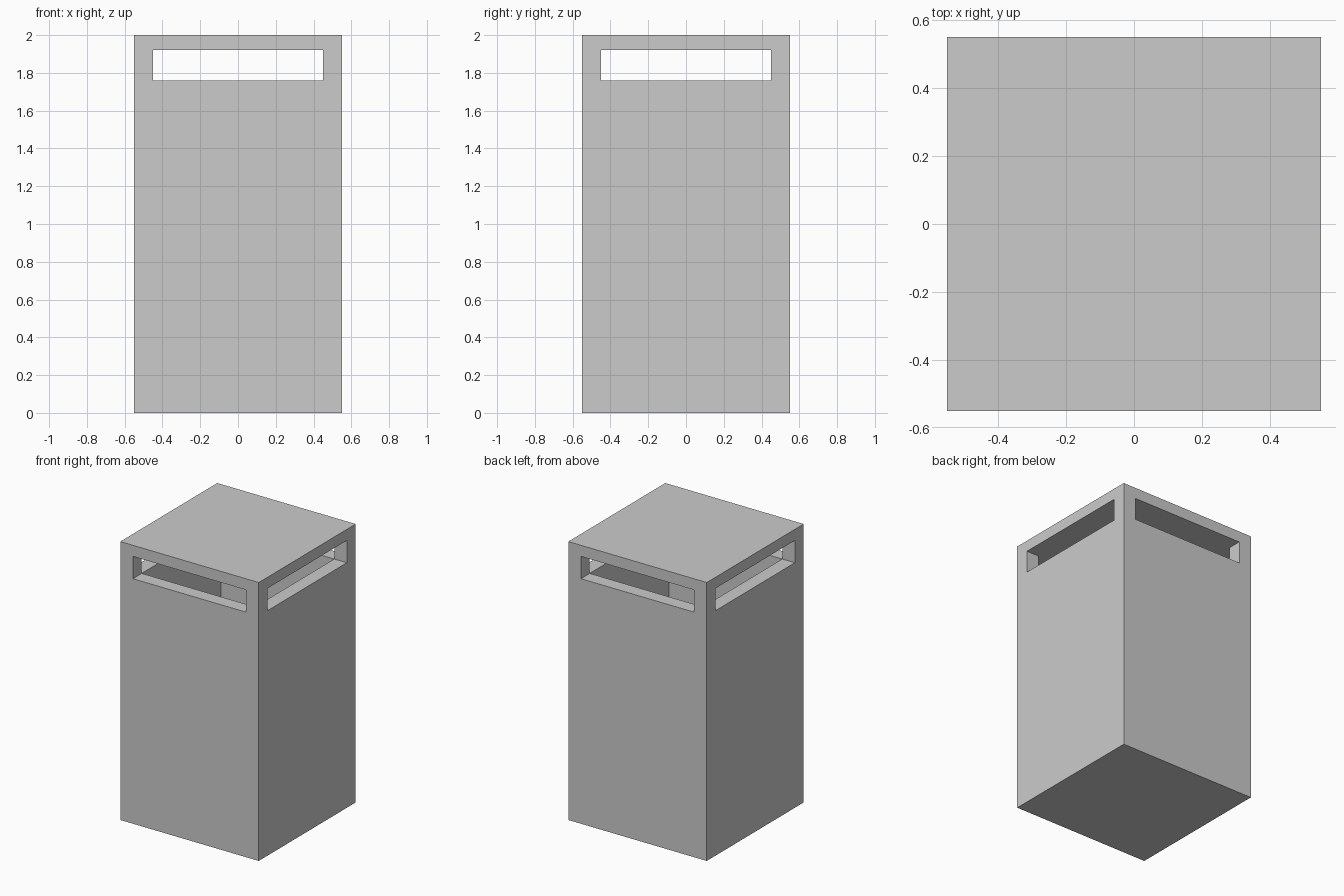
import bpy, bmesh
from mathutils import Matrix, Vector

if "Cube" in bpy.data.objects:
    bpy.data.objects.remove(bpy.data.objects["Cube"])

W, H = 1.1, 2.0              # outer width and height
T = 0.1                      # wall, floor and post thickness
SLOT_LOW, SLOT_TOP = 1.76, 1.92


def new_object(name, bm):
    bmesh.ops.recalc_face_normals(bm, faces=bm.faces)
    mesh = bpy.data.meshes.new(name)
    bm.to_mesh(mesh)
    bm.free()
    obj = bpy.data.objects.new(name, mesh)
    bpy.context.collection.objects.link(obj)
    return obj


def box(centre, size):
    bm = bmesh.new()
    mat = Matrix.Translation(Vector(centre)) @ Matrix.Diagonal((*size, 1))
    bmesh.ops.create_cube(bm, size=1, matrix=mat)
    return bm


# Hollow bin body: inset the top face for the rim, then push it down to the floor
bm = box((0, 0, SLOT_LOW / 2), (W, W, SLOT_LOW))
bm.faces.ensure_lookup_table()
top = max(bm.faces, key=lambda f: f.calc_center_median().z)
bmesh.ops.inset_region(bm, faces=[top], thickness=T, use_even_offset=True)
floor = bmesh.ops.extrude_discrete_faces(bm, faces=[top])["faces"][0]
bmesh.ops.translate(bm, verts=floor.verts, vec=(0, 0, T - SLOT_LOW))
new_object("bin_body", bm)

# Four corner posts leave a slot open on every side
offset = (W - T) / 2
for y_name, sy in (("front", -1), ("back", 1)):
    for x_name, sx in (("left", -1), ("right", 1)):
        bm = box((sx * offset, sy * offset, (SLOT_LOW + SLOT_TOP) / 2),
                 (T, T, SLOT_TOP - SLOT_LOW))
        new_object(f"{y_name}_{x_name}_post", bm)

# Flat lid
new_object("lid", box((0, 0, (SLOT_TOP + H) / 2), (W, W, H - SLOT_TOP)))
